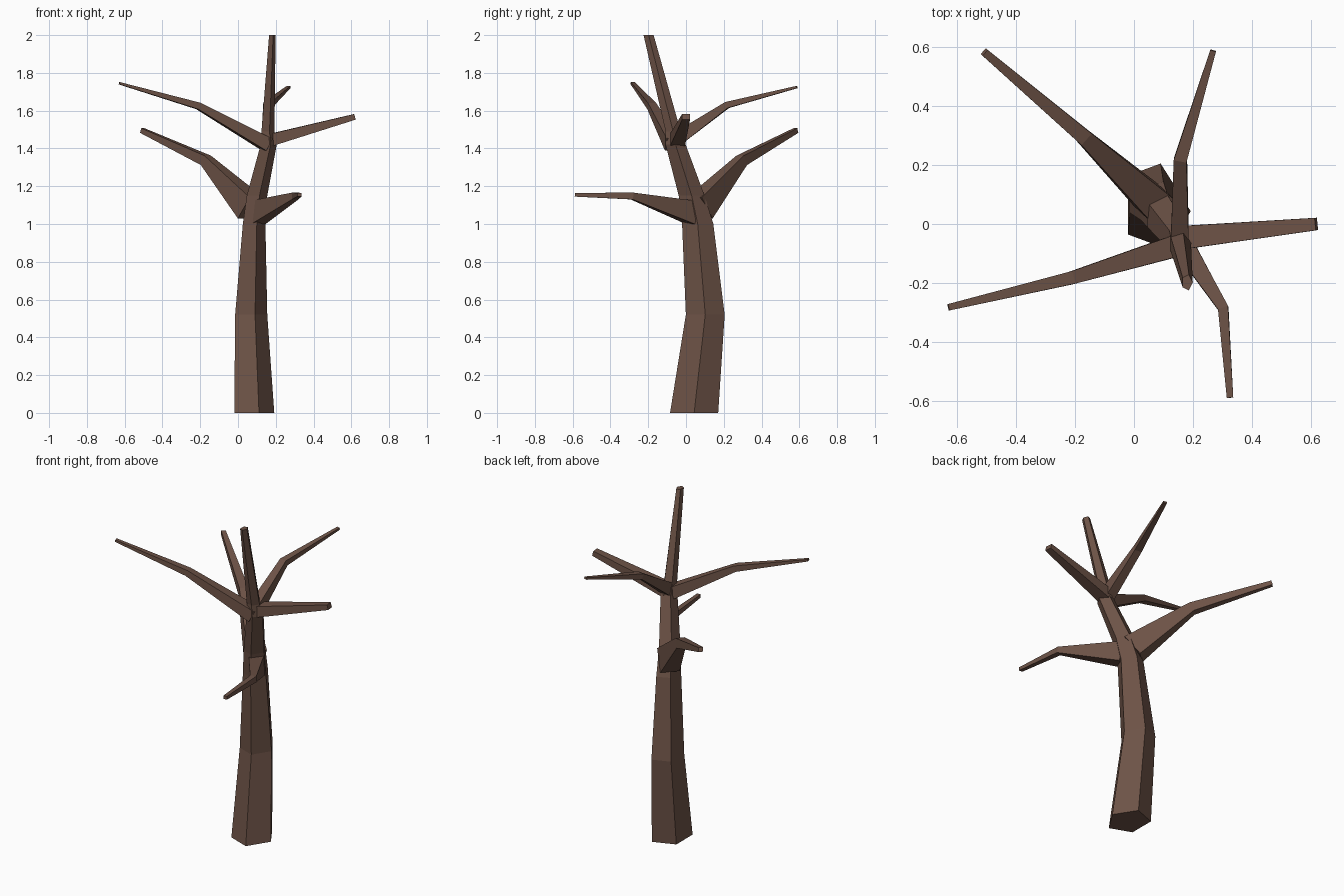
import bpy, bmesh, math
from mathutils import Vector

if "Cube" in bpy.data.objects:
    bpy.data.objects.remove(bpy.data.objects["Cube"])

bark = bpy.data.materials.new("brown bark")
bark.diffuse_color = (0.155, 0.087, 0.063, 1)
bark.use_nodes = True
bark.node_tree.nodes["Principled BSDF"].inputs["Base Color"].default_value = bark.diffuse_color


def skin(name, rings):
    """Flat-faced tube through rings of equal point count, capped at both ends."""
    bm = bmesh.new()
    loops = [[bm.verts.new(p) for p in ring] for ring in rings]
    n = len(loops[0])
    for a, b in zip(loops, loops[1:]):
        for i in range(n):
            j = (i + 1) % n
            bm.faces.new((a[i], a[j], b[j], b[i]))
    bm.faces.new(loops[0][::-1])
    bm.faces.new(loops[-1])
    bmesh.ops.recalc_face_normals(bm, faces=bm.faces)
    me = bpy.data.meshes.new(name)
    bm.to_mesh(me)
    bm.free()
    me.materials.append(bark)
    ob = bpy.data.objects.new(name, me)
    bpy.context.collection.objects.link(ob)


def pentagon(x, y, z, rx, ry):
    return [(x + rx * math.cos(k * math.tau / 5),
             y + ry * math.sin(k * math.tau / 5), z) for k in range(5)]


def branch(name, stops):
    """Four-sided limb; each stop is (centre, half width, half height)."""
    pts = [Vector(s[0]) for s in stops]
    rings = []
    for i, (c, w, h) in enumerate(stops):
        d = (pts[min(i + 1, len(pts) - 1)] - pts[max(i - 1, 0)]).normalized()
        side = d.cross(Vector((0, 0, 1))).normalized()
        up = side.cross(d)
        rings.append([pts[i] + side * w * a + up * h * b
                      for a, b in ((-1, -1), (1, -1), (1, 1), (-1, 1))])
    skin(name, rings)


# bent trunk tapering into the leader
skin("trunk", [pentagon(*r) for r in (
    (0.075, 0.043, 0.00, 0.117, 0.134),
    (0.061, 0.102, 0.52, 0.094, 0.108),
    (0.079, 0.062, 1.00, 0.066, 0.087),
    (0.095, 0.030, 1.15, 0.060, 0.072),
    (0.158, -0.055, 1.42, 0.047, 0.056),
    (0.155, -0.068, 1.49, 0.038, 0.042),
    (0.180, -0.198, 2.00, 0.019, 0.028))])

# lower limbs
branch("back_left_branch", [((0.068, 0.072, 1.085), 0.055, 0.070),
                            ((-0.17, 0.295, 1.337), 0.026, 0.028),
                            ((-0.507, 0.582, 1.495), 0.013, 0.013)])
branch("front_right_branch", [((0.10, 0.035, 1.06), 0.045, 0.062),
                              ((0.302, -0.285, 1.148), 0.018, 0.018),
                              ((0.325, -0.588, 1.155), 0.011, 0.010)])
# upper limbs
branch("left_branch", [((0.155, -0.07, 1.42), 0.038, 0.036),
                       ((-0.21, -0.182, 1.625), 0.022, 0.018),
                       ((-0.628, -0.282, 1.745), 0.011, 0.006)])
branch("right_branch", [((0.155, -0.047, 1.44), 0.040, 0.033),
                        ((0.617, 0.0, 1.567), 0.021, 0.015)])
branch("back_branch", [((0.155, -0.04, 1.455), 0.030, 0.036),
                       ((0.157, 0.218, 1.63), 0.022, 0.017),
                       ((0.268, 0.587, 1.725), 0.010, 0.006)])
